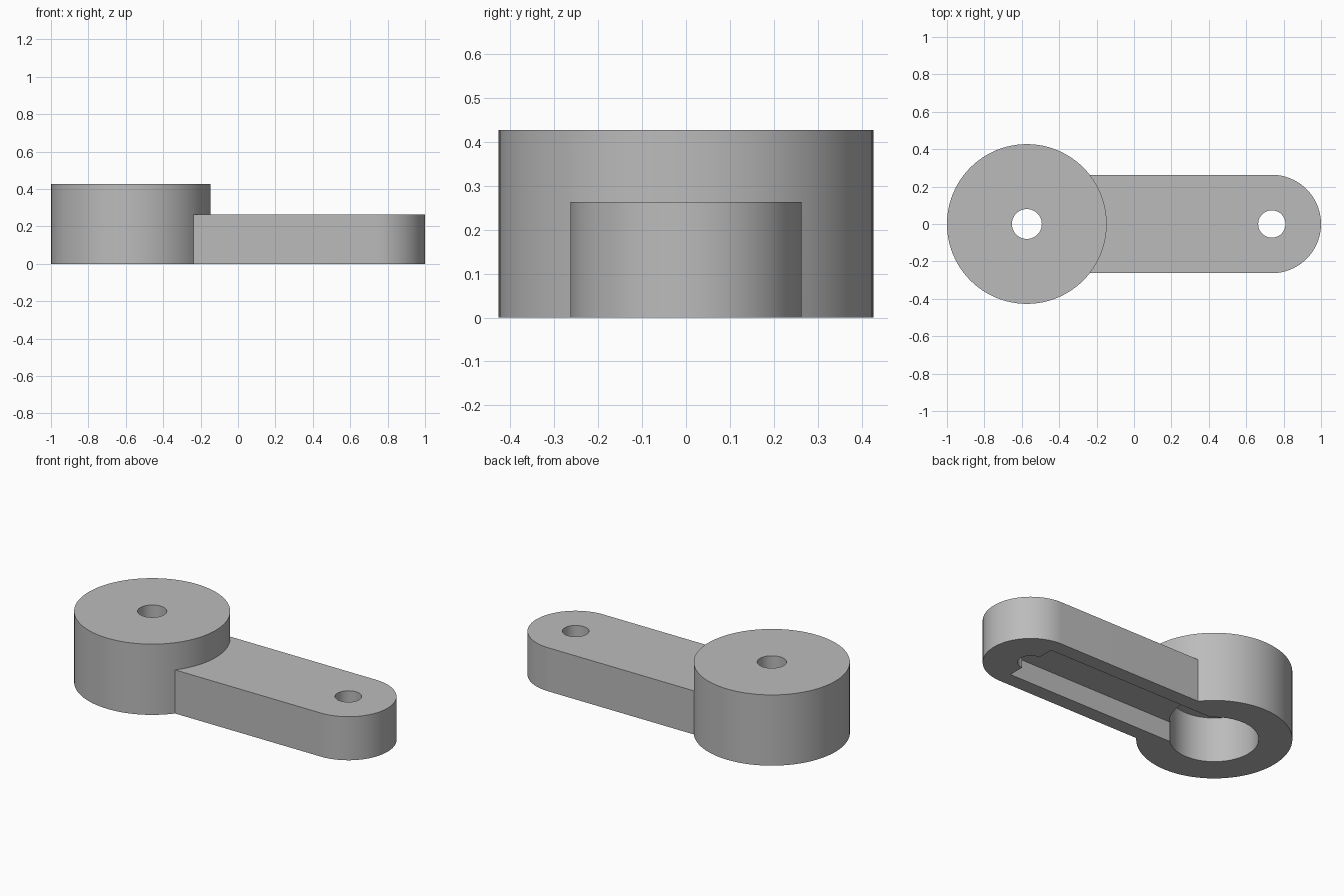
import bpy, bmesh, math

if "Cube" in bpy.data.objects:
    bpy.data.objects.remove(bpy.data.objects["Cube"])

HUB_X, HUB_R, HUB_H = -0.573, 0.427, 0.427
TIP_X, ARM_R, ARM_H = 0.737, 0.263, 0.263
BORE_R, BORE_H = 0.243, 0.275
SLOT_HALF, SLOT_H = 0.173, 0.122

grey = bpy.data.materials.new("plain_grey")
grey.use_nodes = True
colour = (0.5, 0.5, 0.5, 1)
grey.diffuse_color = colour
grey.node_tree.nodes["Principled BSDF"].inputs["Base Color"].default_value = colour


def extrude_outline(name, outline, bottom, top):
    """Upright prism over a flat outline."""
    bm = bmesh.new()
    face = bm.faces.new([bm.verts.new((x, y, bottom)) for x, y in outline])
    moved = bmesh.ops.extrude_face_region(bm, geom=[face])["geom"]
    verts = [v for v in moved if isinstance(v, bmesh.types.BMVert)]
    bmesh.ops.translate(bm, verts=verts, vec=(0, 0, top - bottom))
    bmesh.ops.recalc_face_normals(bm, faces=bm.faces)
    mesh = bpy.data.meshes.new(name)
    bm.to_mesh(mesh)
    bm.free()
    mesh.materials.append(grey)
    obj = bpy.data.objects.new(name, mesh)
    bpy.context.collection.objects.link(obj)
    return obj


def arc(cx, r, start, end, steps):
    angles = [math.radians(start + (end - start) * i / steps) for i in range(steps + 1)]
    return [(cx + r * math.cos(a), r * math.sin(a)) for a in angles]


def cylinder(name, cx, r, bottom, top, steps=96):
    return extrude_outline(name, arc(cx, r, 0, 360, steps)[:-1], bottom, top)


def combine(target, other, operation):
    """Apply a boolean and discard the helper."""
    bpy.context.view_layer.objects.active = target
    mod = target.modifiers.new(operation, "BOOLEAN")
    mod.operation, mod.object, mod.solver = operation, other, "EXACT"
    bpy.ops.object.modifier_apply(modifier=mod.name)
    bpy.data.objects.remove(other)


# Round hub joined to the round-ended arm
lever = cylinder("hub_and_arm", HUB_X, HUB_R, 0, HUB_H)
arm_outline = arc(TIP_X, ARM_R, -90, 90, 48) + [(HUB_X, ARM_R), (HUB_X, -ARM_R)]
combine(lever, extrude_outline("arm", arm_outline, 0, ARM_H), "UNION")

# Wide bore and long slot in the underside
slot = [(HUB_X, -SLOT_HALF), (TIP_X, -SLOT_HALF), (TIP_X, SLOT_HALF), (HUB_X, SLOT_HALF)]
combine(lever, cylinder("bore_cutter", HUB_X, BORE_R, -0.1, BORE_H), "DIFFERENCE")
combine(lever, extrude_outline("slot_cutter", slot, -0.1, SLOT_H), "DIFFERENCE")

# Screw holes through hub and arm tip
for x, r in ((HUB_X, 0.08), (TIP_X, 0.073)):
    combine(lever, cylinder("hole_cutter", x, r, -0.2, 0.6, 48), "DIFFERENCE")

bpy.ops.object.select_all(action="DESELECT")
lever.select_set(True)
bpy.context.view_layer.objects.active = lever
bpy.ops.object.shade_smooth_by_angle(angle=math.radians(30))
